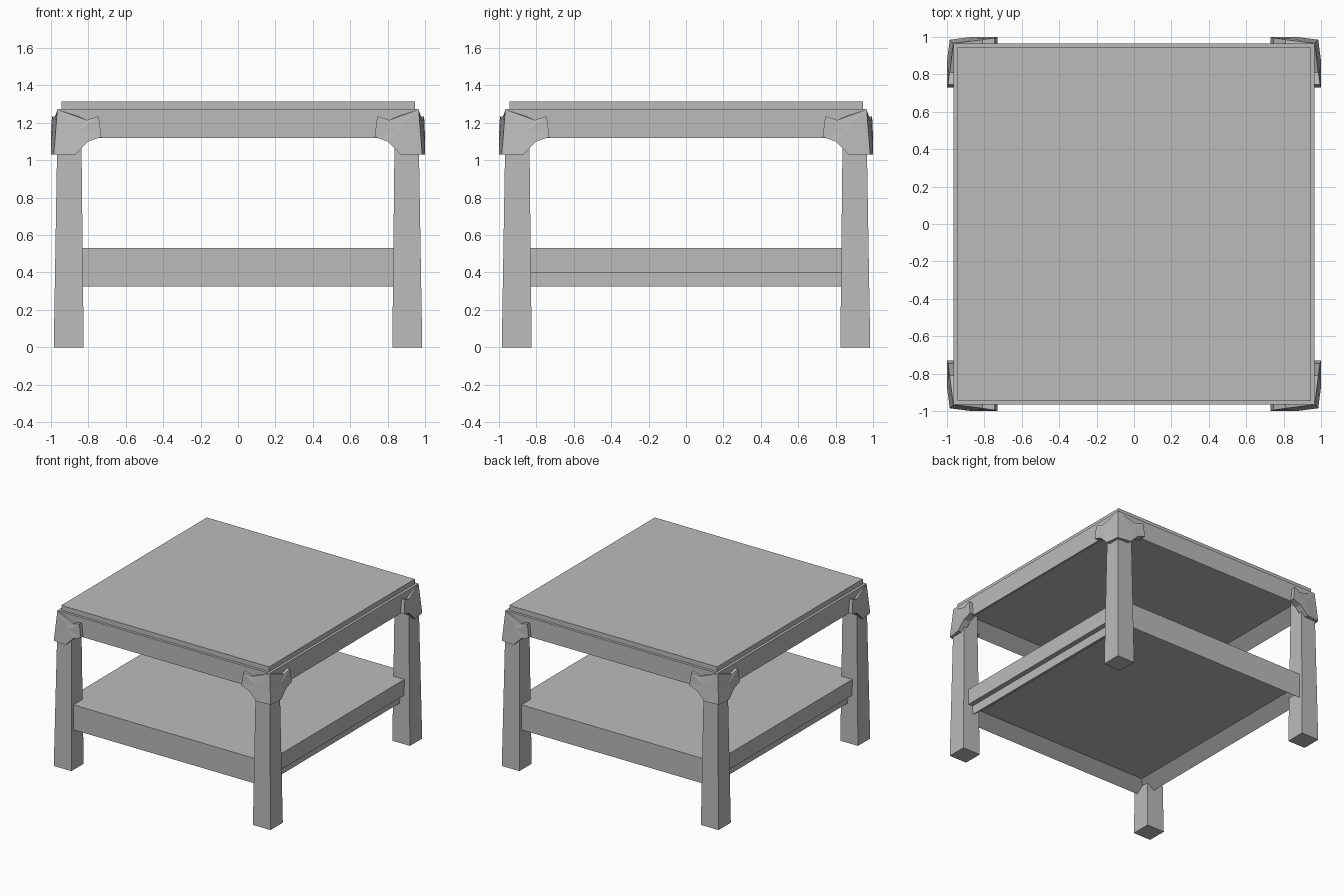
import bpy, bmesh
from mathutils import Vector

if "Cube" in bpy.data.objects:
    bpy.data.objects.remove(bpy.data.objects["Cube"], do_unlink=True)

# One plain grey finish for the whole table
grey = bpy.data.materials.new("plain grey")
grey.use_nodes = True
colour = (0.5, 0.5, 0.5, 1)
grey.diffuse_color = colour
grey.node_tree.nodes["Principled BSDF"].inputs["Base Color"].default_value = colour


def finish(name, bm):
    bmesh.ops.recalc_face_normals(bm, faces=bm.faces)
    mesh = bpy.data.meshes.new(name)
    bm.to_mesh(mesh)
    bm.free()
    mesh.materials.append(grey)
    obj = bpy.data.objects.new(name, mesh)
    bpy.context.collection.objects.link(obj)
    return obj


def box(low, high):
    """Box between two opposite corners."""
    bm = bmesh.new()
    bmesh.ops.create_cube(bm, size=1)
    for v in bm.verts:
        v.co = Vector([h if c > 0 else l for c, l, h in zip(v.co, low, high)])
    return bm


def panel(name, x, y, z0, z1):
    return finish(name, box((-x, -y, z0), (x, y, z1)))


def frame(name, x, y, z0, z1, thickness, depth):
    """Slab hollowed from below, leaving a rim of beams."""
    bm = box((-x, -y, z0), (x, y, z1))
    bm.normal_update()
    bottom = min(bm.faces, key=lambda f: f.calc_center_median().z)
    bmesh.ops.inset_region(bm, faces=[bottom], thickness=thickness, use_even_offset=True)
    for v in bottom.verts:
        v.co.z += depth
    return finish(name, bm)


def leg(name, sx, sy):
    """Square post, slightly wider at the foot."""
    bm = box((0.825, 0.825, 0), (0.985, 0.985, 1.2))
    for v in bm.verts:
        if v.co.z > 1:
            for i in range(2):
                v.co[i] = 0.965 if v.co[i] > 0.9 else 0.838
        v.co.x *= sx
        v.co.y *= sy
    return finish(name, bm)


# Wing outline of a corner bracket: distance along the side, height, outward reach
WING = [(0.985, 1.03, 0.985), (0.87, 1.03, 1.0), (0.80, 1.10, 1.0),
        (0.73, 1.125, 1.0), (0.745, 1.235, 0.995), (0.81, 1.215, 0.985),
        (0.966, 1.27, 0.966)]
CREASE = (0.85, 1.16, 0.99)


def bracket(name, sx, sy):
    """Faceted guard with two wings that wrap the corner."""
    bm = bmesh.new()
    for swap in (False, True):
        def place(u, z, out):
            x, y = (out, u) if swap else (u, out)
            return bm.verts.new((x * sx, y * sy, z))
        outer = [place(*p) for p in WING]
        inner = [place(min(u, 0.94), z, 0.94) for u, z, out in WING]
        middle = place(*CREASE)
        for i in range(len(WING)):
            j = (i + 1) % len(WING)
            bm.faces.new((outer[i], outer[j], middle))
            if j:
                bm.faces.new((outer[i], inner[i], inner[j], outer[j]))
    bmesh.ops.remove_doubles(bm, verts=bm.verts, dist=0.0005)
    return finish(name, bm)


# Top board and hollow apron
panel("table_top", 0.945, 0.945, 1.265, 1.315)
frame("apron", 0.966, 0.966, 1.118, 1.275, 0.1, 0.08)

# Lower shelf board and the frame carrying it
panel("shelf_board", 0.93, 0.95, 0.4, 0.53)
frame("shelf_frame", 0.89, 0.95, 0.325, 0.41, 0.1, 0.075)

# Legs and corner brackets
for front, sy in (("front", -1), ("back", 1)):
    for side, sx in (("left", 1), ("right", -1)):
        leg(f"{front}_{side}_leg", sx, sy)
        bracket(f"{front}_{side}_bracket", sx, sy)
